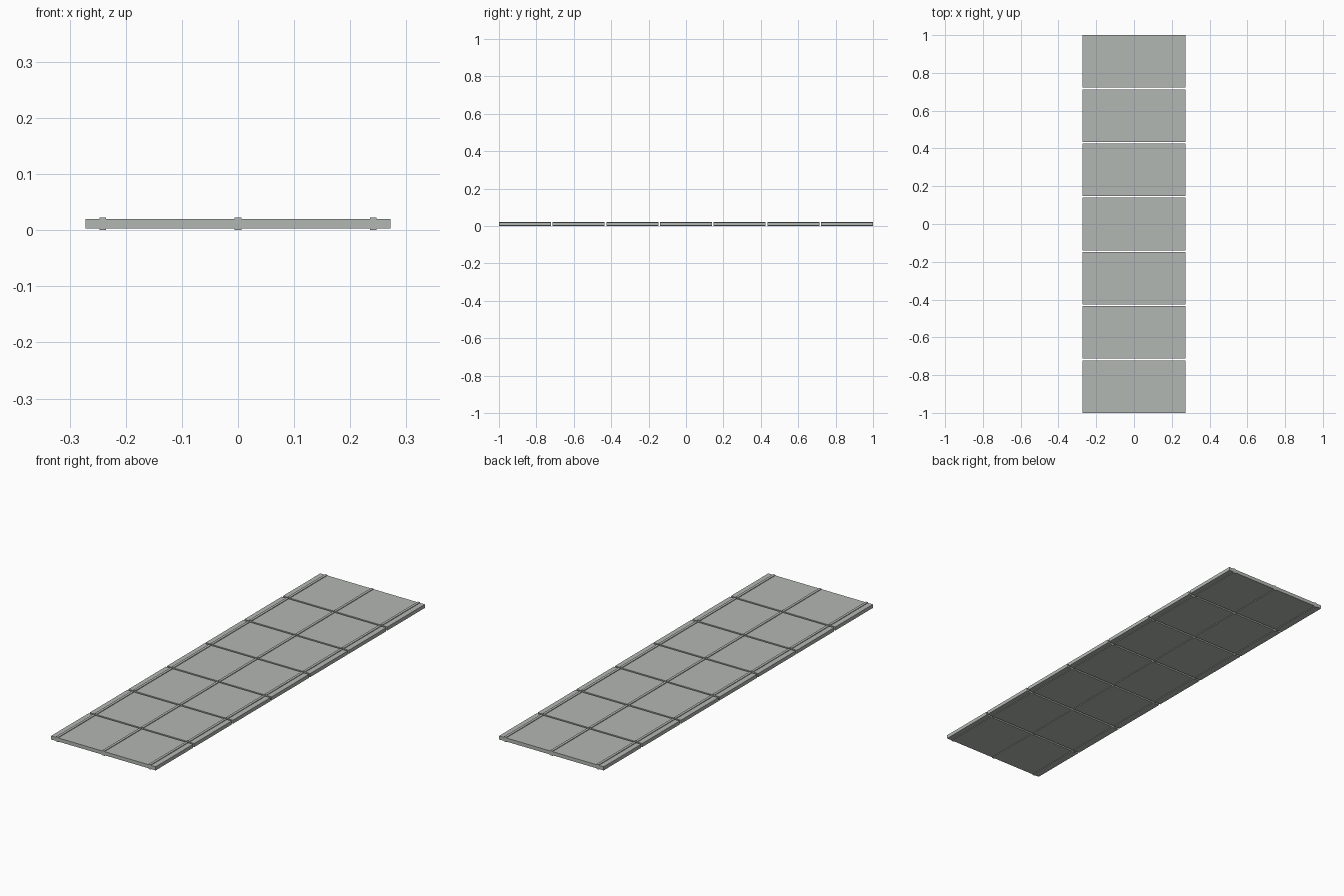
import bpy
import bmesh
from mathutils import Matrix

default = bpy.data.objects.get("Cube")
if default:
    bpy.data.objects.remove(default, do_unlink=True)

COUNT, GAP = 7, 0.009
LENGTH = (2 - (COUNT - 1) * GAP) / COUNT
HALF_WIDTH = 0.272


def make_material(name, colour):
    mat = bpy.data.materials.new(name)
    mat.use_nodes = True
    mat.diffuse_color = colour
    mat.node_tree.nodes["Principled BSDF"].inputs["Base Color"].default_value = colour
    return mat


grey = make_material("pale grey", (0.45, 0.475, 0.45, 1))


def box(name, low, high):
    size = [h - l for l, h in zip(low, high)]
    centre = [(h + l) / 2 for l, h in zip(low, high)]
    bm = bmesh.new()
    bmesh.ops.create_cube(bm, size=1, matrix=Matrix.Diagonal((*size, 1)))
    mesh = bpy.data.meshes.new(name)
    bm.to_mesh(mesh)
    bm.free()
    mesh.materials.append(grey)
    obj = bpy.data.objects.new(name, mesh)
    obj.location = centre
    bpy.context.collection.objects.link(obj)
    return obj


# Row of slabs, each with three raised lengthwise ribs showing above and below
for i in range(COUNT):
    y0 = -1 + i * (LENGTH + GAP)
    y1 = y0 + LENGTH
    box(f"slab_{i + 1}", (-HALF_WIDTH, y0, 0.003), (HALF_WIDTH, y1, 0.02))
    for side, x in (("right", -0.241), ("middle", 0), ("left", 0.241)):
        box(f"{side}_rib_{i + 1}", (x - 0.006, y0, 0), (x + 0.006, y1, 0.023))
